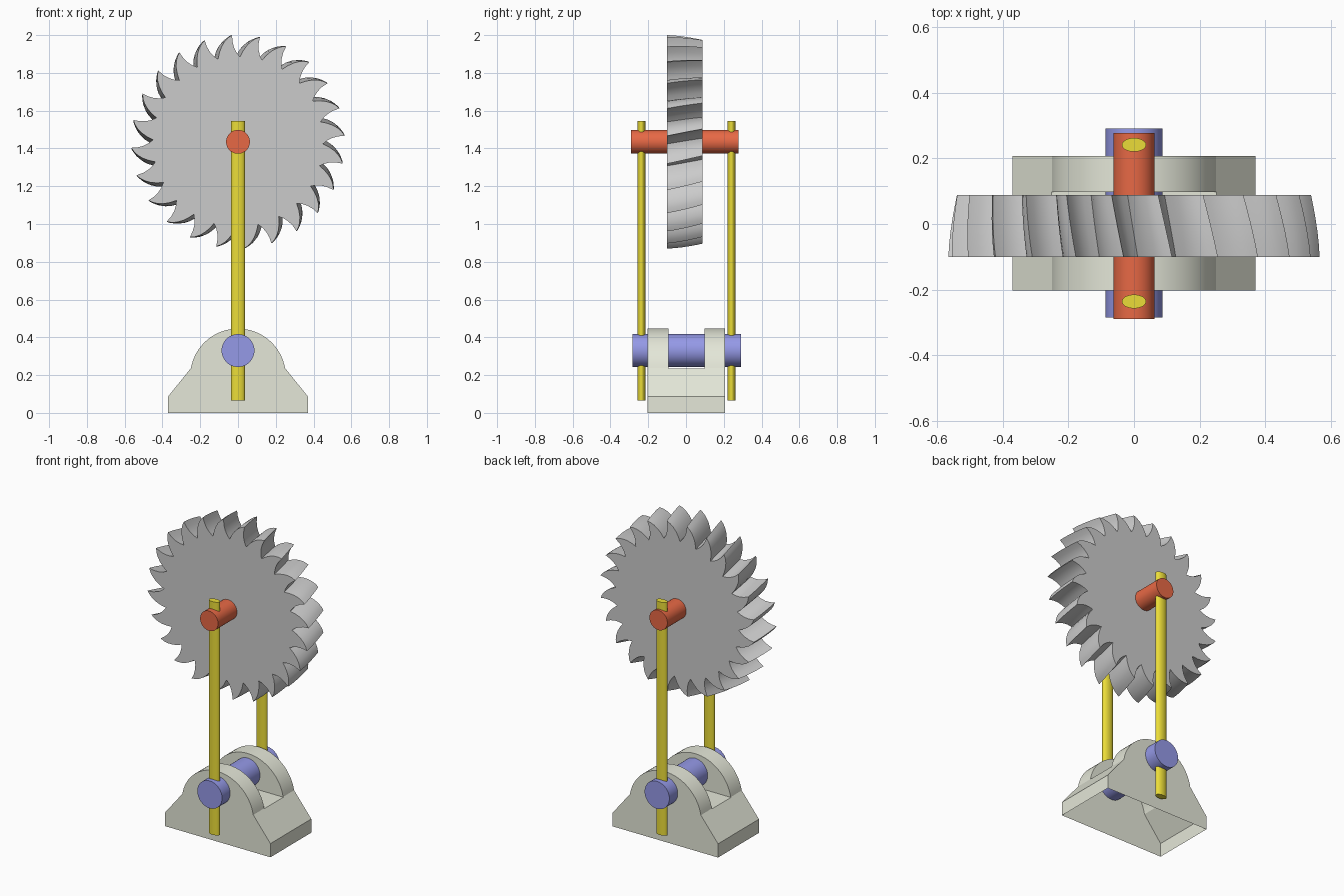
import bpy, bmesh, math
from mathutils import Matrix

if "Cube" in bpy.data.objects:
    bpy.data.objects.remove(bpy.data.objects["Cube"])


def material(name, rgb):
    m = bpy.data.materials.new(name)
    m.diffuse_color = (*rgb, 1)
    m.use_nodes = True
    m.node_tree.nodes["Principled BSDF"].inputs["Base Color"].default_value = m.diffuse_color
    return m


def finish(bm, name, mat=None, angle=30):
    bmesh.ops.recalc_face_normals(bm, faces=bm.faces)
    me = bpy.data.meshes.new(name)
    bm.to_mesh(me)
    bm.free()
    ob = bpy.data.objects.new(name, me)
    bpy.context.collection.objects.link(ob)
    if mat:
        me.materials.append(mat)
    bpy.ops.object.select_all(action='DESELECT')
    ob.select_set(True)
    bpy.context.view_layer.objects.active = ob
    bpy.ops.object.shade_smooth_by_angle(angle=math.radians(angle))
    return ob


def loft(rings):
    """Join rings of points into a closed solid with end caps."""
    bm = bmesh.new()
    loops = [[bm.verts.new(p) for p in r] for r in rings]
    for a, b in zip(loops, loops[1:]):
        for i in range(len(a)):
            j = (i + 1) % len(a)
            bm.faces.new((a[i], a[j], b[j], b[i]))
    bm.faces.new(loops[0])
    bm.faces.new(loops[-1])
    return bm


def axle(name, radius, y0, y1, z, mat):
    bm = bmesh.new()
    bmesh.ops.create_cone(bm, cap_ends=True, segments=48, radius1=radius,
                          radius2=radius, depth=y1 - y0,
                          matrix=Matrix.Translation((0, (y0 + y1) / 2, z))
                          @ Matrix.Rotation(math.pi / 2, 4, 'X'))
    return finish(bm, name, mat)


def rod(name, y, z0, z1, mat):
    bm = bmesh.new()
    bmesh.ops.create_cone(bm, cap_ends=True, segments=32, radius1=1, radius2=1, depth=1,
                          matrix=Matrix.Translation((0, y, (z0 + z1) / 2))
                          @ Matrix.Diagonal((0.037, 0.021, z1 - z0, 1)))
    return finish(bm, name, mat)


red = material("red", (0.8, 0.14, 0.06))
blue = material("blue", (0.3, 0.32, 0.8))
yellow = material("yellow", (0.83, 0.72, 0.04))
cream = material("cream", (0.78, 0.8, 0.69))

# Saw blade: claw-shaped teeth, slightly twisted and shrinking towards the back
TEETH, HUB_Z = 24, 1.435


def bezier(a, c, b, n):
    for i in range(n):
        t = i / n
        yield tuple((1 - t) ** 2 * p + 2 * t * (1 - t) * q + t * t * r
                    for p, q, r in zip(a, c, b))


tooth = list(bezier((10.4, 0.45), (5.8, 0.54), (0, 0.566), 5))
tooth += list(bezier((0, 0.566), (0.6, 0.49), (-4.6, 0.45), 4))
rings = []
for k in range(6):
    t = k / 5
    scale = 1 - 0.04 * t ** 1.6
    ring = []
    for i in range(TEETH):
        for ang, r in tooth:
            a = math.radians(93.2 - 15 * i + ang + 4 * t)
            ring.append((r * scale * math.cos(a), -0.1 + 0.188 * t,
                         HUB_Z + r * scale * math.sin(a)))
    rings.append(ring)
finish(loft(rings), "saw_blade")

# Axles and swing rods
axle("blade_axle", 0.063, -0.29, 0.277, HUB_Z, red)
axle("pivot_axle", 0.087, -0.284, 0.291, 0.33, blue)
rod("front_rod", -0.236, 0.065, 1.545, yellow)
rod("back_rod", 0.241, 0.065, 1.545, yellow)

# Base bracket: rounded cheek profile with a slot, hollow underneath
profile = [(-0.37, 0), (0.37, 0), (0.37, 0.087)]
for i in range(33):
    a = math.radians(10 + 160 * i / 32)
    profile.append((0.253 * math.cos(a), 0.193 + 0.253 * math.sin(a)))
profile.append((-0.37, 0.087))
body = finish(loft([[(x, y, z) for x, z in profile] for y in (-0.203, 0.207)]), "body_helper")
bm = bmesh.new()
bmesh.ops.create_cube(bm, size=1, matrix=Matrix.Translation((0, 0.002, 0.435))
                      @ Matrix.Diagonal((1, 0.19, 0.4, 1)))
cutter = finish(bm, "slot_cutter")
cutter.hide_render = True
mod = body.modifiers.new("slot", 'BOOLEAN')
mod.operation, mod.object, mod.solver = 'DIFFERENCE', cutter, 'EXACT'
bm = bmesh.new()
bm.from_object(body, bpy.context.evaluated_depsgraph_get())
bmesh.ops.delete(bm, geom=[f for f in bm.faces if all(v.co.z < 0.001 for v in f.verts)],
                 context='FACES_ONLY')
for ob in (body, cutter):
    bpy.data.objects.remove(ob)
for f in bm.faces:
    f.material_index = 0
finish(bm, "base_bracket", cream, 25)
